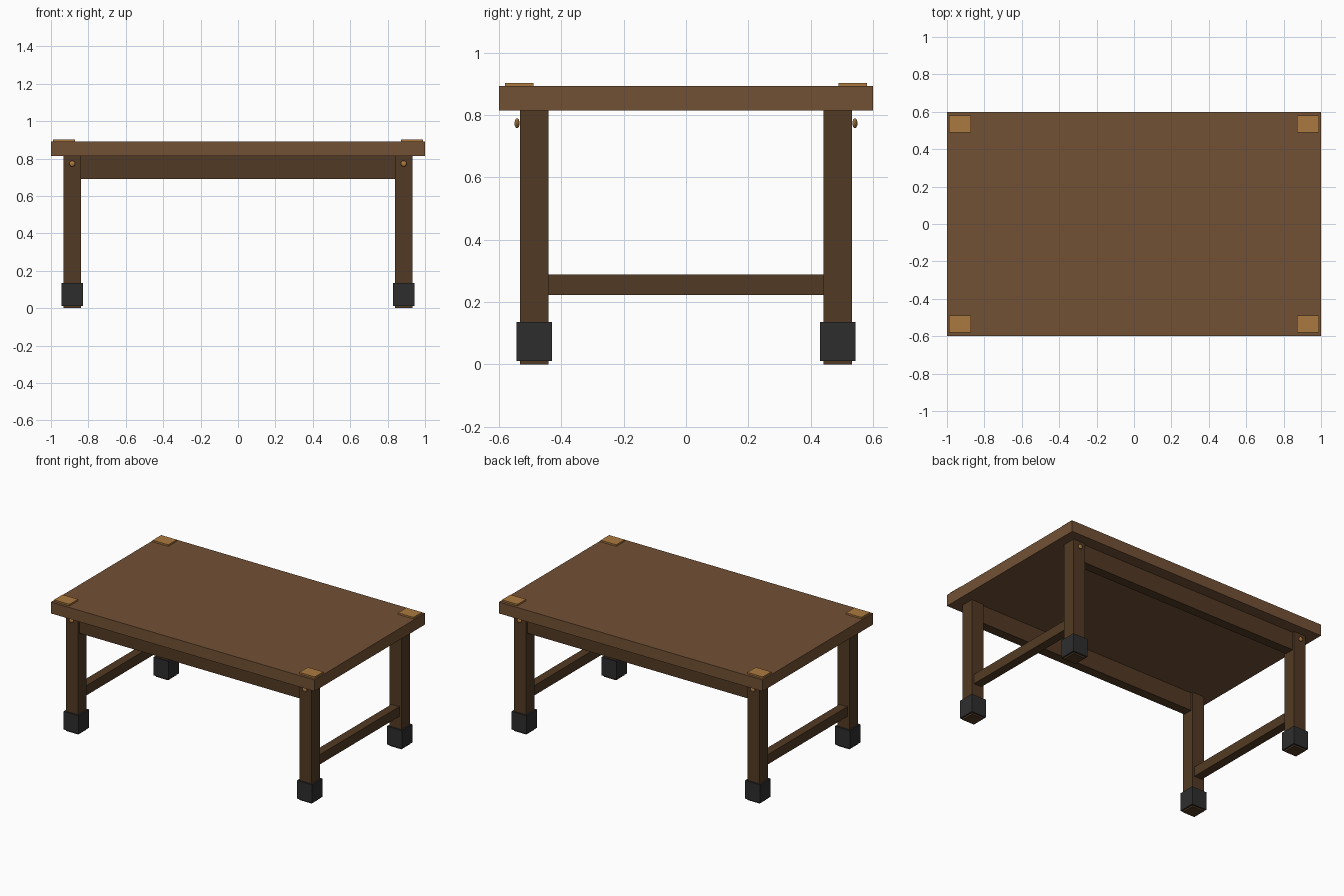
import bpy

cube = bpy.data.objects.get("Cube")
if cube:
    bpy.data.objects.remove(cube, do_unlink=True)


def material(name, rgb):
    mat = bpy.data.materials.new(name)
    mat.use_nodes = True
    color = (*rgb, 1)
    mat.diffuse_color = color
    bsdf = mat.node_tree.nodes["Principled BSDF"]
    bsdf.inputs["Base Color"].default_value = color
    bsdf.inputs["Roughness"].default_value = 0.8
    return mat


top_wood = material("warm brown wood", (0.17, 0.083, 0.035))
dark_wood = material("dark brown wood", (0.085, 0.042, 0.017))
iron = material("black iron", (0.027, 0.027, 0.027))
brass = material("aged brass", (0.41, 0.19, 0.05))


def box(name, center, size, mat):
    bpy.ops.mesh.primitive_cube_add(size=1, location=center)
    obj = bpy.context.object
    obj.name = name
    obj.scale = size
    bpy.ops.object.transform_apply(location=False, rotation=False, scale=True)
    obj.data.materials.append(mat)
    return obj


def stud(name, center):
    bpy.ops.mesh.primitive_uv_sphere_add(segments=16, ring_count=8, radius=0.016, location=center)
    obj = bpy.context.object
    obj.name = name
    obj.scale.y = 0.5
    bpy.ops.object.transform_apply(location=False, rotation=False, scale=True)
    obj.data.materials.append(brass)
    bpy.ops.object.shade_smooth_by_angle()


LEG_X, LEG_Y, LEG_W = 0.886, 0.487, 0.092
LEG_TOP = 0.814

# Table top
box("table_top", (0, 0, 0.853), (2, 1.2, 0.078), top_wood)

# Legs with iron shoes, brass corner plates and studs
for sx, side in ((-1, "right"), (1, "left")):
    for sy, end in ((-1, "front"), (1, "back")):
        tag = f"{end}_{side}"
        x, y = sx * LEG_X, sy * LEG_Y
        box(f"leg_{tag}", (x, y, LEG_TOP / 2), (LEG_W, LEG_W, LEG_TOP), dark_wood)
        box(f"foot_{tag}", (x, y, 0.073), (0.113, 0.113, 0.125), iron)
        box(f"corner_plate_{tag}", (sx * 0.931, sy * 0.535, 0.897), (0.118, 0.092, 0.012), brass)
        stud(f"stud_{tag}", (x, sy * 0.542, 0.773))

# Long aprons under the top
inner_x = 2 * LEG_X - LEG_W
for sy, end in ((-1, "front"), (1, "back")):
    box(f"apron_{end}", (0, sy * LEG_Y, 0.752), (inner_x, 0.065, 0.124), dark_wood)

# Low side stretchers
inner_y = 2 * LEG_Y - LEG_W
for sx, side in ((-1, "right"), (1, "left")):
    box(f"stretcher_{side}", (sx * LEG_X, 0, 0.255), (0.06, inner_y, 0.067), dark_wood)
